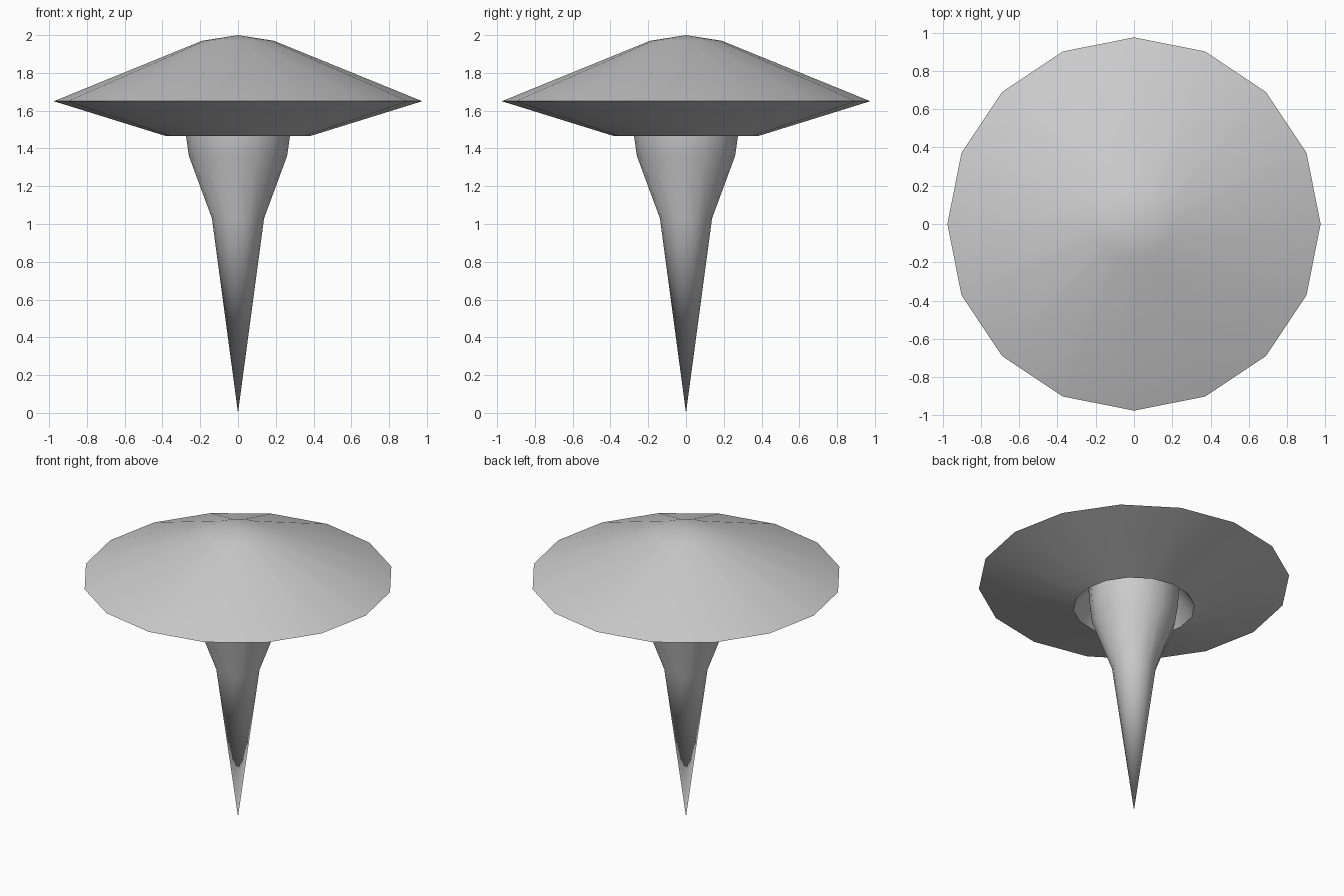
import bpy, bmesh, math

if "Cube" in bpy.data.objects:
    bpy.data.objects.remove(bpy.data.objects["Cube"])

SIDES = 16


def lathe(name, profile, angle):
    """Revolve (radius, z) points around z; radius 0 becomes a single pole."""
    bm = bmesh.new()
    verts = [bm.verts.new((r, 0, z)) for r, z in profile]
    edges = [bm.edges.new(pair) for pair in zip(verts, verts[1:])]
    bmesh.ops.spin(bm, geom=verts + edges, cent=(0, 0, 0), axis=(0, 0, 1),
                   angle=math.tau, steps=SIDES, use_duplicate=False)
    bmesh.ops.remove_doubles(bm, verts=bm.verts, dist=0.0005)
    bmesh.ops.recalc_face_normals(bm, faces=bm.faces)
    mesh = bpy.data.meshes.new(name)
    bm.to_mesh(mesh)
    bm.free()
    obj = bpy.data.objects.new(name, mesh)
    bpy.context.collection.objects.link(obj)
    bpy.ops.object.select_all(action='DESELECT')
    obj.select_set(True)
    bpy.context.view_layer.objects.active = obj
    bpy.ops.object.shade_smooth_by_angle(angle=math.radians(angle))
    return obj


# Wide cap: shallow dome, sharp rim, sloping underside, recess around the stem
lathe("mushroom_cap", [(0, 2.0), (0.19, 1.97), (0.975, 1.65),
                       (0.38, 1.465), (0.285, 1.60), (0, 1.60)], 35)

# Tapering stem, flared into the recess and pointed at the base
lathe("mushroom_stem", [(0.285, 1.60), (0.275, 1.465), (0.26, 1.36),
                        (0.138, 1.03), (0, 0)], 50)
